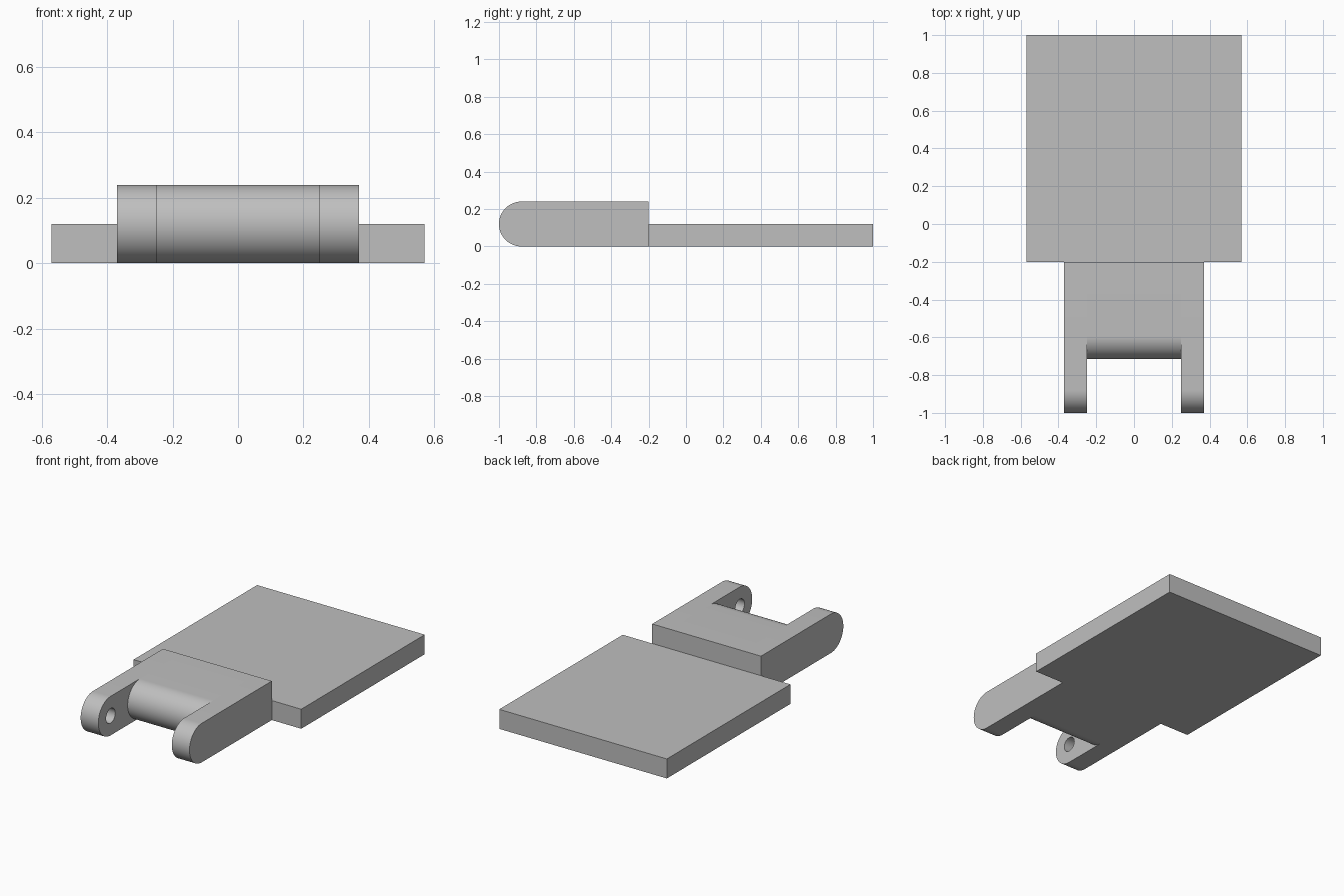
import bpy, bmesh, math

cube = bpy.data.objects.get("Cube")
if cube:
    bpy.data.objects.remove(cube, do_unlink=True)

HEIGHT, RADIUS, STEP_Y = 0.24, 0.12, -0.2
BODY_W, SLOT_W = 0.37, 0.25

grey = bpy.data.materials.new("plain grey")
grey.use_nodes = True
colour = (0.52, 0.52, 0.52, 1)
grey.diffuse_color = colour
grey.node_tree.nodes["Principled BSDF"].inputs["Base Color"].default_value = colour


def extrude_x(name, profile, x0, x1):
    """Solid from a closed (y, z) profile swept along x."""
    bm = bmesh.new()
    face = bm.faces.new([bm.verts.new((x0, y, z)) for y, z in profile])
    swept = bmesh.ops.extrude_face_region(bm, geom=[face])["geom"]
    verts = [v for v in swept if isinstance(v, bmesh.types.BMVert)]
    bmesh.ops.translate(bm, verts=verts, vec=(x1 - x0, 0, 0))
    bmesh.ops.recalc_face_normals(bm, faces=bm.faces)
    mesh = bpy.data.meshes.new(name)
    bm.to_mesh(mesh)
    bm.free()
    mesh.materials.append(grey)
    obj = bpy.data.objects.new(name, mesh)
    bpy.context.collection.objects.link(obj)
    return obj


def arc(cy, radius, start, end, steps):
    """Points of an arc at the hinge height; angles in degrees."""
    angles = [math.radians(start + (end - start) * i / steps) for i in range(steps + 1)]
    return [(cy + radius * math.cos(a), RADIUS + radius * math.sin(a)) for a in angles]


def rounded_profile(nose_y):
    """Square at the back, half round at the front."""
    return [(STEP_Y, 0), (STEP_Y, HEIGHT)] + arc(nose_y + RADIUS, RADIUS, 90, 270, 32)


def select_only(obj):
    bpy.ops.object.select_all(action="DESELECT")
    obj.select_set(True)
    bpy.context.view_layer.objects.active = obj


def smooth(obj):
    select_only(obj)
    bpy.ops.object.shade_smooth_by_angle(angle=math.radians(30))


# Flat rear plate
extrude_x("base_plate", [(STEP_Y, 0), (1, 0), (1, 0.12), (STEP_Y, 0.12)], -0.57, 0.57)

# Raised block with a rounded nose between the arms
smooth(extrude_x("hinge_block", rounded_profile(-0.715), -SLOT_W, SLOT_W))

# Arms, each with a blind pin hole in its inner face
for side, name in ((1, "left_arm"), (-1, "right_arm")):
    arm = extrude_x(name, rounded_profile(-1), side * SLOT_W, side * BODY_W)
    hole = arc(-1 + RADIUS, 0.045, 0, 345, 23)
    cutter = extrude_x("pin_hole_cutter", hole, side * (SLOT_W - 0.05), side * (SLOT_W + 0.08))
    cutter.hide_render = True
    cut = arm.modifiers.new("pin_hole", "BOOLEAN")
    cut.operation, cut.solver, cut.object = "DIFFERENCE", "EXACT", cutter
    select_only(arm)
    bpy.ops.object.modifier_apply(modifier=cut.name)
    bpy.data.objects.remove(cutter, do_unlink=True)
    smooth(arm)
